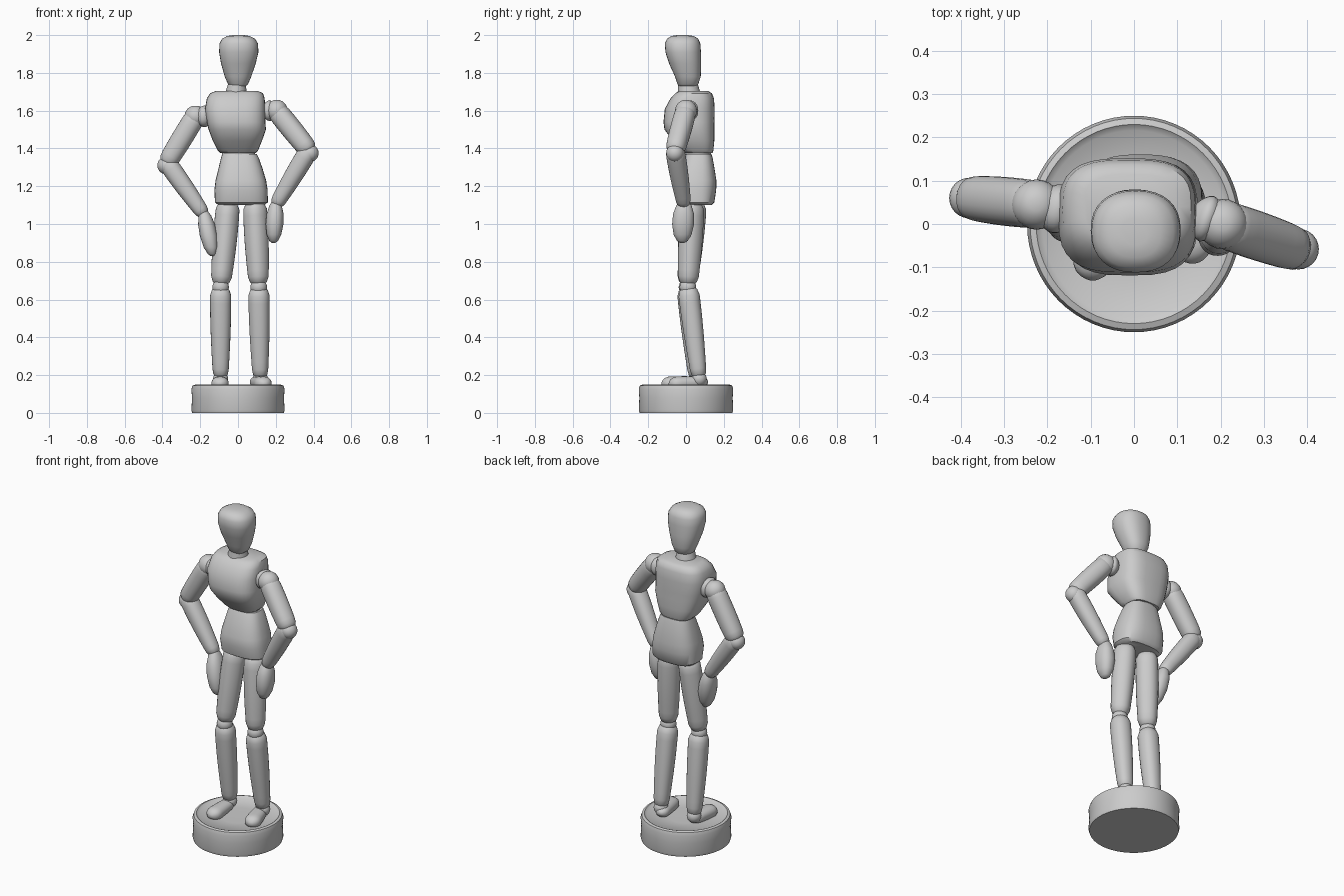
import bpy, bmesh, math
from mathutils import Vector, Matrix

if "Cube" in bpy.data.objects:
    bpy.data.objects.remove(bpy.data.objects["Cube"])

grey = bpy.data.materials.new("plain_grey")
grey.use_nodes = True
grey.diffuse_color = (0.6, 0.6, 0.6, 1)
grey.node_tree.nodes["Principled BSDF"].inputs["Base Color"].default_value = (0.6, 0.6, 0.6, 1)


def loft(name, rings, power=2.0, matrix=None, sides=32):
    """Skin a stack of rounded cross-sections: (x, y, z, half width, half depth)."""
    bm = bmesh.new()
    loops = []
    for x, y, z, rx, ry in rings:
        loop = []
        for i in range(sides):
            a = 2 * math.pi * i / sides
            c, s = math.cos(a), math.sin(a)
            loop.append(bm.verts.new((x + rx * math.copysign(abs(c) ** (2 / power), c),
                                      y + ry * math.copysign(abs(s) ** (2 / power), s), z)))
        loops.append(loop)
    for low, high in zip(loops, loops[1:]):
        for i in range(sides):
            j = (i + 1) % sides
            bm.faces.new((low[i], low[j], high[j], high[i]))
    bm.faces.new(loops[0])
    bm.faces.new(loops[-1])
    if matrix:
        bm.transform(matrix)
    bmesh.ops.recalc_face_normals(bm, faces=bm.faces)
    mesh = bpy.data.meshes.new(name)
    bm.to_mesh(mesh)
    bm.free()
    mesh.materials.append(grey)
    obj = bpy.data.objects.new(name, mesh)
    bpy.context.collection.objects.link(obj)
    bpy.ops.object.select_all(action='DESELECT')
    obj.select_set(True)
    bpy.context.view_layer.objects.active = obj
    bpy.ops.object.shade_smooth_by_angle(angle=math.radians(42))
    return obj


def limb(name, start, end, r0, r1, bulge=1.1, flat=1.0, turn=0.0):
    """Tapered wooden segment with rounded ends, lofted from start to end."""
    start, end = Vector(start), Vector(end)
    axis = end - start
    steps = 14
    rings = []
    for i in range(steps + 1):
        t = 0.5 - 0.5 * math.cos(math.pi * i / steps)
        r = (r0 + (r1 - r0) * t) * (1 + (bulge - 1) * math.sin(math.pi * t))
        near = min(t * axis.length / r0, (1 - t) * axis.length / r1, 1)
        r *= max(0.15, math.sqrt(1 - (1 - near) ** 2))
        rings.append((0, 0, t * axis.length, r, r * flat))
    m = (Matrix.Translation(start) @ axis.to_track_quat('Z', 'Y').to_matrix().to_4x4()
         @ Matrix.Rotation(turn, 4, 'Z'))
    return loft(name, rings, 2.2, m, 24)


def ball(name, centre, r):
    x, y, z = centre
    rings = []
    for i in range(1, 12):
        a = math.pi * i / 12
        rings.append((x, y, z - r * math.cos(a), r * math.sin(a), r * math.sin(a)))
    loft(name, rings, sides=24)


# Round base with a shallow dished top
loft("base", [(0, 0, 0, .243, .245), (0, 0, .015, .247, .25), (0, 0, .08, .243, .247),
              (0, 0, .125, .247, .25), (0, 0, .145, .24, .244), (0, 0, .15, .226, .23),
              (0, 0, .138, .212, .216), (0, 0, .135, .1, .1)], sides=64)

# Head and neck
loft("head", [(.0, .01, 1.725, .035, .04), (.0, .01, 1.74, .053, .055),
              (.0, .01, 1.78, .07, .068), (.002, -.005, 1.85, .092, .085),
              (.004, -.015, 1.91, .104, .094), (.004, -.018, 1.955, .102, .094),
              (.003, -.018, 1.98, .088, .083), (.002, -.018, 1.995, .06, .06),
              (.002, -.018, 2.0, .03, .03)], 2.3)
loft("neck", [(-.01, .015, 1.66, .065, .065), (-.01, .015, 1.705, .055, .058),
              (-.005, .01, 1.75, .045, .05)])

# Chest block, tapering to the waist
loft("chest", [(.0, .065, 1.375, .092, .075), (.0, .06, 1.39, .107, .085),
               (-.003, .04, 1.44, .13, .11), (-.004, .018, 1.5, .152, .132),
               (-.01, .016, 1.54, .155, .135), (-.015, .02, 1.61, .16, .132),
               (-.012, .033, 1.665, .153, .115), (-.008, .04, 1.692, .14, .097),
               (-.005, .04, 1.705, .11, .075)], 3.0)

# Waist and hips
loft("waist", [(.008, .065, 1.33, .09, .07), (.0, .065, 1.4, .085, .065)])
loft("pelvis", [(.018, .06, 1.1, .122, .075), (.018, .055, 1.115, .14, .095),
                (.016, .052, 1.18, .141, .108), (.015, .055, 1.23, .134, .106),
                (.013, .06, 1.3, .115, .09), (.01, .065, 1.35, .1, .076),
                (.008, .067, 1.37, .092, .068)], 2.7)

# Legs: hip, knee, ankle, heel and toe for each side
legs = {
    "right": ((-.05, .05, 1.13), (-.092, .005, .67), (-.092, .055, .18), (-.095, .07), (-.095, -.13)),
    "left": ((.088, .035, 1.13), (.11, .01, .67), (.118, .07, .18), (.09, .115), (.145, -.09)),
}
for side, (hip, knee, ankle, heel, toe) in legs.items():
    limb(side + "_thigh", hip, knee, .06, .05, 1.12, 1.0)
    ball(side + "_knee", (knee[0], knee[1], knee[2] - .005), .044)
    limb(side + "_shin", (knee[0], knee[1], .675), ankle, .056, .04, 1.1, 1.0)
    ball(side + "_ankle", (ankle[0], ankle[1], .18), .04)
    # Wedge-shaped foot, wide at the toe and low to the base
    limb(side + "_foot", (heel[0], heel[1], .165), (toe[0], toe[1], .153),
         .035, .046, 1.08, .8)

# Arms: shoulder, elbow, wrist and fingertip for each side
arms = {
    "right": ((-.225, .045, 1.57), (-.375, .06, 1.325), (-.18, .035, 1.05), (-.135, .0, .83)),
    "left": ((.205, -.0, 1.6), (.375, -.058, 1.39), (.2, -.01, 1.1), (.188, -.02, .9)),
}
for side, (shoulder, elbow, wrist, tip) in arms.items():
    s, e, w = Vector(shoulder), Vector(elbow), Vector(wrist)
    inward = Vector((math.copysign(.13, s.x), .025, s.z + .0))
    limb(side + "_shoulder_joint", inward, s, .05, .055)
    ball(side + "_shoulder", s, .058)
    limb(side + "_upper_arm", s + (s - e) * .1, e + (e - s) * .08, .054, .05, 1.08)
    ball(side + "_elbow", e + Vector((math.copysign(.005, s.x), 0, -.015)), .047)
    limb(side + "_forearm", e + (e - w) * .08, w + (w - e) * .03, .05, .036, 1.12)
    # Flat mitten hand, broad from front to back
    loft(side + "_hand", [(tip[0] + (w.x - tip[0]) * t, tip[1] + (w.y - tip[1]) * t,
                           tip[2] + (w.z + .02 - tip[2]) * t, .047 * k, .058 * k)
                          for t, k in ((0, .2), (.05, .5), (.2, .82), (.45, 1),
                                       (.7, .95), (.9, .7), (1, .4))], 2.2)
